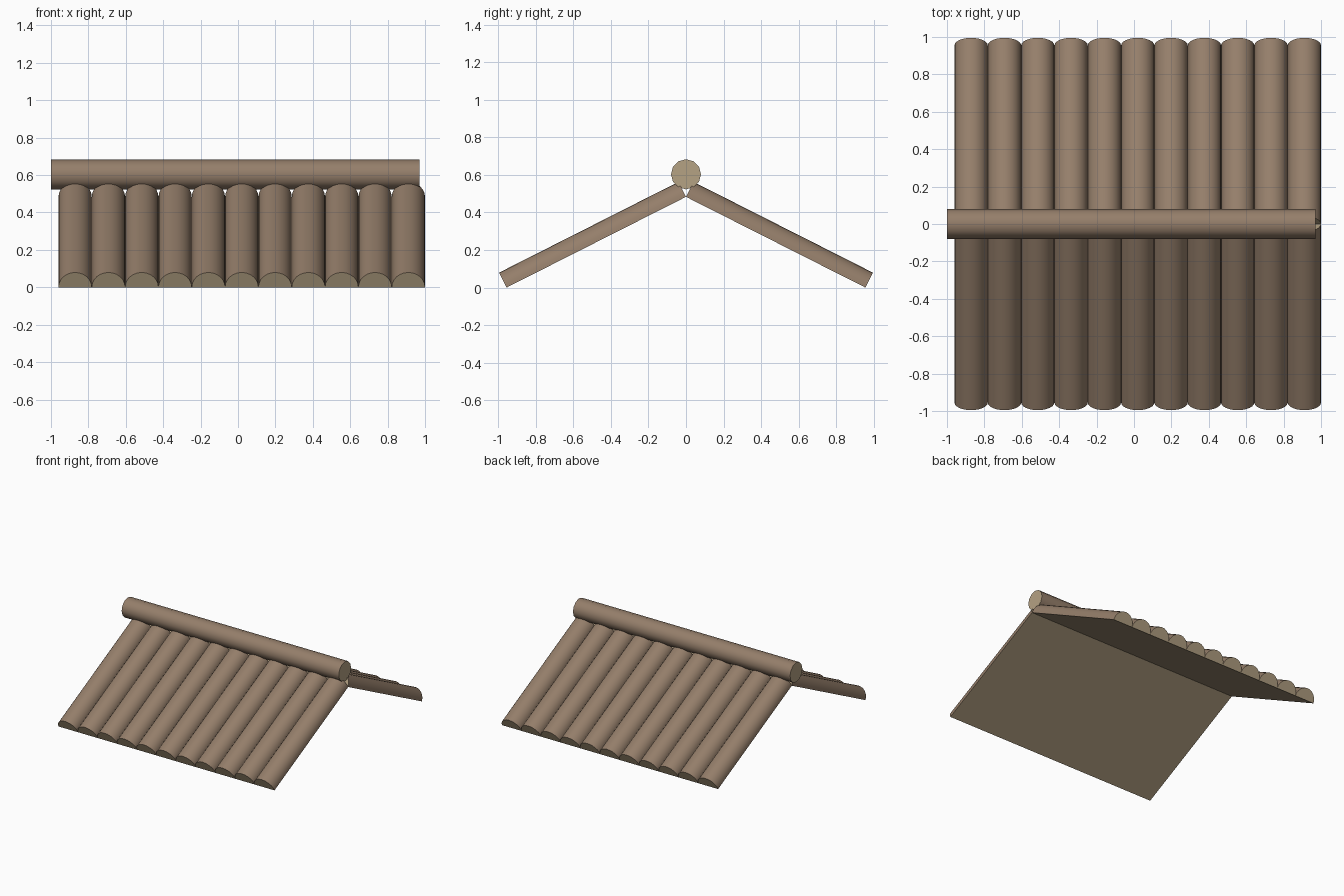
import bpy, bmesh, math
from mathutils import Matrix

if "Cube" in bpy.data.objects:
    bpy.data.objects.remove(bpy.data.objects["Cube"])


def material(name, rgb):
    m = bpy.data.materials.new(name)
    m.diffuse_color = (*rgb, 1)
    m.use_nodes = True
    m.node_tree.nodes["Principled BSDF"].inputs["Base Color"].default_value = m.diffuse_color
    return m


bark = material("bark", (0.30, 0.21, 0.145))
cut_wood = material("cut_wood", (0.46, 0.36, 0.23))


def log(name, profile, x_axis_length, matrix, cut_faces=()):
    """Extrude a closed 2D profile along local Y; ends (and listed sides) show cut wood."""
    bm = bmesh.new()
    near = [bm.verts.new((x, 0, z)) for x, z in profile]
    far = [bm.verts.new((x, x_axis_length, z)) for x, z in profile]
    n = len(profile)
    for i in range(n):
        j = (i + 1) % n
        f = bm.faces.new((near[i], near[j], far[j], far[i]))
        f.material_index = 1 if i in cut_faces else 0
    for ring in (near, far):
        bm.faces.new(ring).material_index = 1
    bmesh.ops.transform(bm, matrix=matrix, verts=bm.verts)
    bmesh.ops.recalc_face_normals(bm, faces=bm.faces)
    me = bpy.data.meshes.new(name)
    bm.to_mesh(me)
    bm.free()
    me.materials.append(bark)
    me.materials.append(cut_wood)
    ob = bpy.data.objects.new(name, me)
    bpy.context.collection.objects.link(ob)
    bpy.ops.object.select_all(action='DESELECT')
    ob.select_set(True)
    bpy.context.view_layer.objects.active = ob
    bpy.ops.object.shade_smooth_by_angle(angle=math.radians(40))
    return ob


def arc(radius, start, end, count):
    return [(radius * math.cos(start + (end - start) * i / count),
             radius * math.sin(start + (end - start) * i / count)) for i in range(count + 1)]


# Roof slopes: eleven half logs on each side, flat side down
COUNT, LEFT, RIGHT = 11, -0.96, 1.0
EAVE_Y, RIDGE_Z = 0.955, 0.483
pitch = math.atan2(RIDGE_Z, EAVE_Y)
length = math.hypot(RIDGE_Z, EAVE_Y)
spacing = (RIGHT - LEFT) / COUNT
half_round = arc(spacing / 2, 0, math.pi, 12)

for side, sign in (("front", 1), ("back", -1)):
    for i in range(COUNT):
        x = LEFT + spacing * (i + 0.5)
        place = (Matrix.Translation((x, 0, 0)) @ Matrix.Diagonal((1, sign, 1, 1))
                 @ Matrix.Translation((0, -EAVE_Y, 0)) @ Matrix.Rotation(pitch, 4, 'X'))
        log(f"{side}_half_log_{i + 1}", half_round, length, place,
            cut_faces=(len(half_round) - 1,))

# Ridge log lying across the top
ridge_round = arc(0.08, 0, 2 * math.pi, 12)[:-1]
log("ridge_log", ridge_round, 1.97,
    Matrix.Translation((0.97, 0, 0.603)) @ Matrix.Rotation(math.pi / 2, 4, 'Z'))
